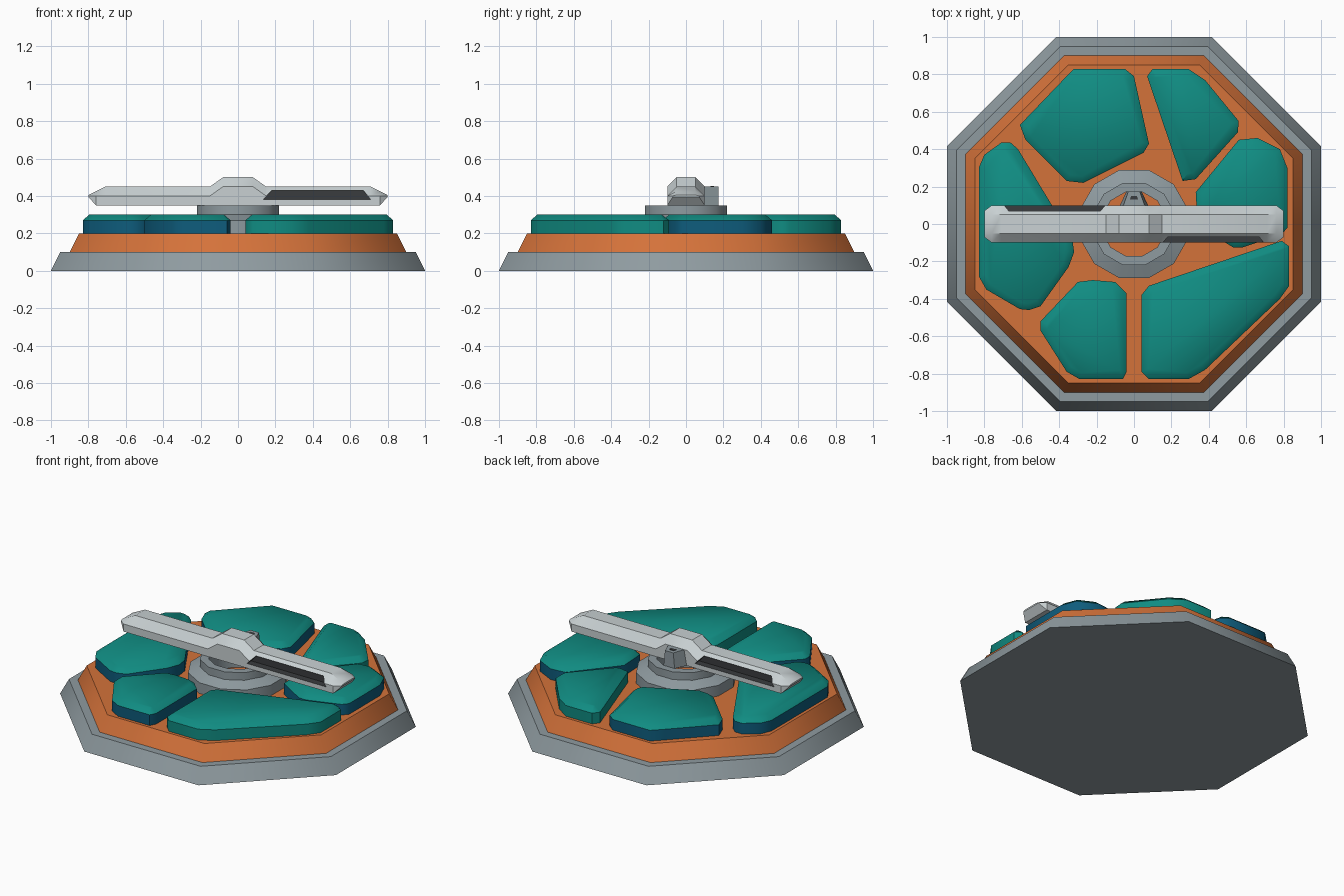
import bpy, bmesh, math
from mathutils import Vector

if "Cube" in bpy.data.objects:
    bpy.data.objects.remove(bpy.data.objects["Cube"])


def material(name, rgb):
    m = bpy.data.materials.new(name)
    lin = [((c / 255 + 0.055) / 1.055) ** 2.4 for c in rgb]
    m.diffuse_color = (*lin, 1)
    m.use_nodes = True
    m.node_tree.nodes["Principled BSDF"].inputs["Base Color"].default_value = m.diffuse_color
    return m


GREY = material("mid grey", (143, 155, 160))
ORANGE = material("orange", (212, 114, 58))
TEAL = material("teal", (16, 140, 130))
BLUE = material("deep blue", (14, 92, 124))
LIGHT = material("light grey", (200, 208, 210))
DARK = material("dark grey", (58, 60, 62))


def loft(name, rings, mats, closed=False, rule=None, smooth=47):
    """Skin a list of equal-length point rings, capping the ends unless closed."""
    bm = bmesh.new()
    vs = [[bm.verts.new(p) for p in r] for r in rings]
    n = len(rings[0])
    pairs = list(zip(vs, vs[1:])) + ([(vs[-1], vs[0])] if closed else [])
    for a, b in pairs:
        for i in range(n):
            j = (i + 1) % n
            bm.faces.new((a[i], a[j], b[j], b[i]))
    if not closed:
        bm.faces.new(vs[0][::-1])
        bm.faces.new(vs[-1])
    bmesh.ops.recalc_face_normals(bm, faces=bm.faces[:])
    bm.normal_update()
    if rule:
        for f in bm.faces:
            f.material_index = rule(f)
    me = bpy.data.meshes.new(name)
    bm.to_mesh(me)
    bm.free()
    for m in mats:
        me.materials.append(m)
    ob = bpy.data.objects.new(name, me)
    bpy.context.collection.objects.link(ob)
    if smooth:
        shade(ob, smooth)
    return ob


def shade(ob, angle):
    bpy.ops.object.select_all(action='DESELECT')
    ob.select_set(True)
    bpy.context.view_layer.objects.active = ob
    bpy.ops.object.shade_smooth_by_angle(angle=math.radians(angle))


def polygon(n, apothem, z):
    r = apothem / math.cos(math.pi / n)
    return [(r * math.cos((i + .5) * math.tau / n),
             r * math.sin((i + .5) * math.tau / n), z) for i in range(n)]


def inset(pts, d):
    """Offset a convex counter-clockwise outline inwards."""
    out = []
    n = len(pts)
    for i in range(n):
        p, a, b = (Vector(pts[k % n]) for k in (i, i - 1, i + 1))
        e1, e2 = (p - a).normalized(), (b - p).normalized()
        n1, n2 = Vector((-e1.y, e1.x)), Vector((-e2.y, e2.x))
        out.append(p + (n1 + n2) * d / (1 + n1.dot(n2)))
    return out


# Octagonal plinth in two steps
loft("plinth", [polygon(8, 1.0, 0), polygon(8, .95, .1)], [GREY])
loft("upper_plinth", [polygon(8, .9, .1), polygon(8, .85, .2)], [ORANGE])

# Raised pads around the centre: outlines, and whether the sides are blue
pads = {
    "back_left_pad": (True, [(-.32, .83), (-.38, .77), (-.61, .53), (-.58, .45), (-.36, .23),
                             (-.27, .22), (.05, .38), (.08, .43), (0, .79), (-.05, .83)]),
    "back_right_pad": (False, [(.10, .83), (.07, .79), (.26, .23), (.33, .24), (.555, .49),
                               (.56, .55), (.38, .77), (.29, .83)]),
    "right_pad": (True, [(.66, .46), (.56, .45), (.33, .17), (.34, -.01), (.53, -.125),
                         (.58, -.125), (.79, -.055), (.82, -.02), (.82, .30), (.78, .40)]),
    "front_right_pad": (False, [(.79, -.09), (.08, -.33), (.04, -.38), (.04, -.79), (.08, -.83),
                                (.29, -.83), (.38, -.78), (.78, -.40), (.83, -.33), (.83, -.12)]),
    "front_left_pad": (True, [(-.22, -.30), (-.30, -.31), (-.50, -.52), (-.50, -.57), (-.36, -.79),
                              (-.29, -.83), (-.06, -.83), (-.04, -.79), (-.04, -.37), (-.10, -.31)]),
    "left_pad": (True, [(-.66, .435), (-.71, .435), (-.80, .37), (-.83, .30), (-.83, -.28),
                        (-.79, -.35), (-.61, -.455), (-.56, -.46), (-.50, -.44), (-.35, -.23),
                        (-.32, -.15), (-.33, -.08), (-.62, .40)]),
}
for name, (blue, pts) in pads.items():
    top = inset(pts, .035)
    rings = [[(x, y, .195) for x, y in pts], [(x, y, .27) for x, y in pts],
             [(p.x, p.y, .30) for p in top]]
    loft(name, rings, [TEAL, BLUE],
         rule=lambda f, b=blue: int(b and abs(f.normal.z) < .3))

# Stepped twelve-sided ring
ring_profile = [(.29, .195), (.29, .27), (.22, .30), (.22, .35), (.17, .35), (.17, .195)]
loft("centre_ring", [polygon(12, r, z) for r, z in ring_profile], [GREY], closed=True)

# Pointer bar: (x, half width, bottom, shoulder, top) stations, mirrored in x
half = [(.80, .07, .395, .40, .405), (.76, .10, .35, .40, .425), (.71, .10, .35, .40, .45),
        (.15, .10, .35, .40, .45), (.08, .10, .35, .45, .50)]
stations = [(-s[0], *s[1:]) for s in half] + half[::-1]
rings = [[(x, -w, b), (x, -w, s), (x, -.05, t), (x, .05, t), (x, w, s), (x, w, b)]
         for x, w, b, s, t in stations]
bar = loft("pointer_bar", rings, [LIGHT, DARK], smooth=None)

# Dark slots cut into opposite sides of the bar
slot = [(.135, .38), (.71, .38), (.67, .43), (.18, .43)]
for s in (1, -1):
    rings = [[(s * x, s * y, z) for x, z in slot] for y in (-.15, -.055)]
    cutter = loft("slot_cutter", rings, [LIGHT, DARK], rule=lambda f: 1, smooth=None)
    cutter.hide_render = True
    mod = bar.modifiers.new("slot", 'BOOLEAN')
    mod.operation = 'DIFFERENCE'
    mod.solver = 'EXACT'
    mod.object = cutter
    bpy.context.view_layer.objects.active = bar
    bpy.ops.object.modifier_apply(modifier=mod.name)
    bpy.data.objects.remove(cutter)
shade(bar, 30)

# Small tapered lug behind the hub, with a dark inlay on top
foot = [(-.08, .09), (.08, .09), (.04, .175), (-.04, .175)]
loft("rear_lug", [[(x, y, .35) for x, y in foot], [(x * .75, y, .45) for x, y in foot]],
     [GREY], smooth=None)
inlay = [(-.022, .13), (.022, .13), (.015, .15), (-.015, .15)]
loft("lug_inlay", [[(x, y, z) for x, y in inlay] for z in (.448, .453)], [DARK], smooth=None)
